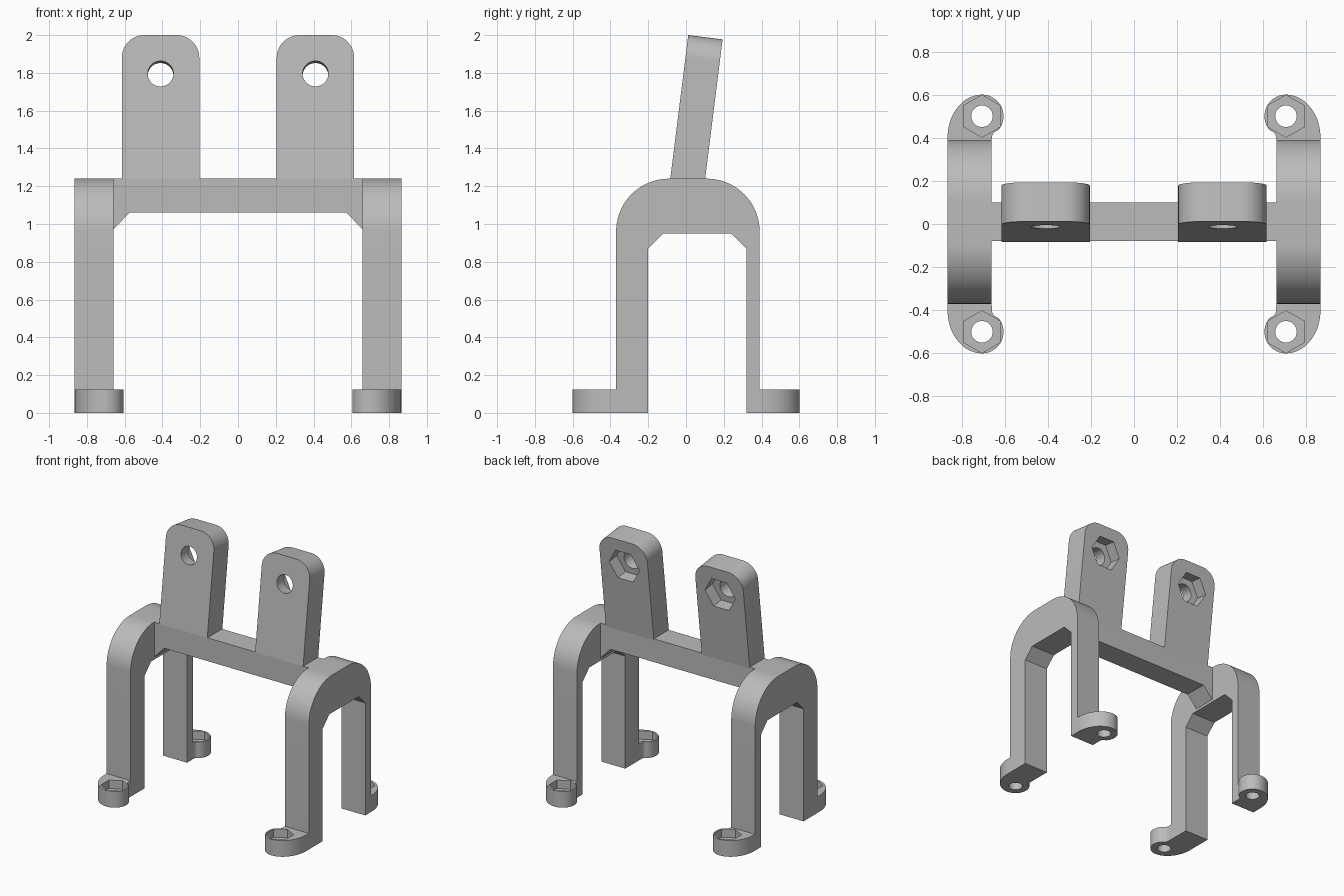
import bpy, bmesh, math
from mathutils import Matrix, Vector

cube = bpy.data.objects.get("Cube")
if cube:
    bpy.data.objects.remove(cube, do_unlink=True)

grey = bpy.data.materials.new("plain grey")
grey.use_nodes = True
COLOUR = (0.5, 0.5, 0.5, 1)
grey.diffuse_color = COLOUR
grey.node_tree.nodes["Principled BSDF"].inputs["Base Color"].default_value = COLOUR

# Ways to place a 2D outline point (u, v) at depth d
ALONG_X = lambda u, v, d: (d, u, v)
ALONG_Y = lambda u, v, d: (u, d, v)
ALONG_Z = lambda u, v, d: (u, v, d)


def arc(cu, cv, ru, rv, start, end, steps=12):
    angles = [math.radians(start + (end - start) * i / steps) for i in range(steps + 1)]
    return [(cu + ru * math.cos(a), cv + rv * math.sin(a)) for a in angles]


def ring(cu, cv, r, sides, start=0):
    return arc(cu, cv, r, r, start, start + 360, sides)[:-1]


def prism(name, outline, place, near, far):
    """Extrude a closed outline from depth near to depth far."""
    bm = bmesh.new()
    face = bm.faces.new([bm.verts.new(place(u, v, near)) for u, v in outline])
    new = bmesh.ops.extrude_face_region(bm, geom=[face])["geom"]
    shift = Vector(place(0, 0, far)) - Vector(place(0, 0, near))
    bmesh.ops.translate(bm, vec=shift, verts=[g for g in new if isinstance(g, bmesh.types.BMVert)])
    bmesh.ops.recalc_face_normals(bm, faces=bm.faces)
    mesh = bpy.data.meshes.new(name)
    bm.to_mesh(mesh)
    bm.free()
    mesh.materials.append(grey)
    obj = bpy.data.objects.new(name, mesh)
    bpy.context.collection.objects.link(obj)
    return obj


def activate(obj):
    bpy.ops.object.select_all(action='DESELECT')
    obj.select_set(True)
    bpy.context.view_layer.objects.active = obj


def cut(obj, cutter):
    cutter.hide_render = True
    mod = obj.modifiers.new("cut", 'BOOLEAN')
    mod.operation = 'DIFFERENCE'
    mod.solver = 'EXACT'
    mod.object = cutter
    activate(obj)
    bpy.ops.object.modifier_apply(modifier=mod.name)
    bpy.data.objects.remove(cutter, do_unlink=True)


def finish(obj):
    activate(obj)
    bpy.ops.object.shade_smooth_by_angle(angle=math.radians(30))


# Crossbeam with sloped gussets at both ends
half = [(0.66, 1.24), (0.66, 0.97), (0.575, 1.06)]
beam = half + [(-u, v) for u, v in reversed(half)]
finish(prism("crossbeam", beam, ALONG_Y, -0.08, 0.1))

# Side arch: rounded shoulders outside, chamfered corners inside
FRONT, BACK, SHOULDER = -0.37, 0.39, 0.28
arch = [(BACK, 0)]
arch += arc(BACK - SHOULDER, 0.96, SHOULDER, SHOULDER, 0, 90, 20)
arch += arc(FRONT + SHOULDER, 0.96, SHOULDER, SHOULDER, 90, 180, 20)
arch += [(FRONT, 0), (-0.2, 0), (-0.2, 0.87), (-0.12, 0.95),
         (0.24, 0.95), (0.32, 0.87), (0.32, 0)]


def foot_outline(join):
    pts = [(0.66, join), (0.865, join)]
    pts += arc(0.705, 0.4, 0.16, 0.2, 0, 90, 16)
    pts += arc(0.705, 0.5, 0.1, 0.1, 90, 220, 20)[1:]
    pts += arc(0.615, 0.395, 0.045, 0.045, 45, 10, 5)
    return pts


# Upright lug: flat base, rounded top corners
TILT = math.atan(0.125)
lug = [(-0.205, 0), (0.205, 0)]
lug += arc(0.085, 0.646, 0.12, 0.12, 0, 90)
lug += arc(-0.085, 0.646, 0.12, 0.12, 90, 180)

for side, sx in (("left", 1), ("right", -1)):
    finish(prism(side + "_arch", arch, ALONG_X, sx * 0.66, sx * 0.865))

    # Feet with a bolt hole and a hexagonal nut pocket in the top
    for end, sy, join in (("front", -1, -FRONT), ("back", 1, BACK)):
        outline = [(sx * u, sy * v) for u, v in foot_outline(join)]
        foot = prism(f"{side}_{end}_foot", outline, ALONG_Z, 0, 0.125)
        cx, cy = sx * 0.705, sy * 0.5
        cut(foot, prism("nut_cutter", ring(cx, cy, 0.098, 6, 30), ALONG_Z, 0.06, 0.2))
        cut(foot, prism("bolt_cutter", ring(cx, cy, 0.05, 32), ALONG_Z, -0.1, 0.2))
        finish(foot)

    # Leaning lug with a through hole and a nut pocket in the back
    plate = prism(side + "_lug", lug, ALONG_Y, 0, 0.183)
    cut(plate, prism("nut_cutter", ring(0, 0.56, 0.13, 6), ALONG_Y, 0.09, 0.3))
    cut(plate, prism("bolt_cutter", ring(0, 0.56, 0.068, 40), ALONG_Y, -0.1, 0.3))
    lean = Matrix.Translation((sx * 0.41, -0.083, 1.24)) @ Matrix.Rotation(-TILT, 4, 'X')
    plate.data.transform(lean)
    finish(plate)
